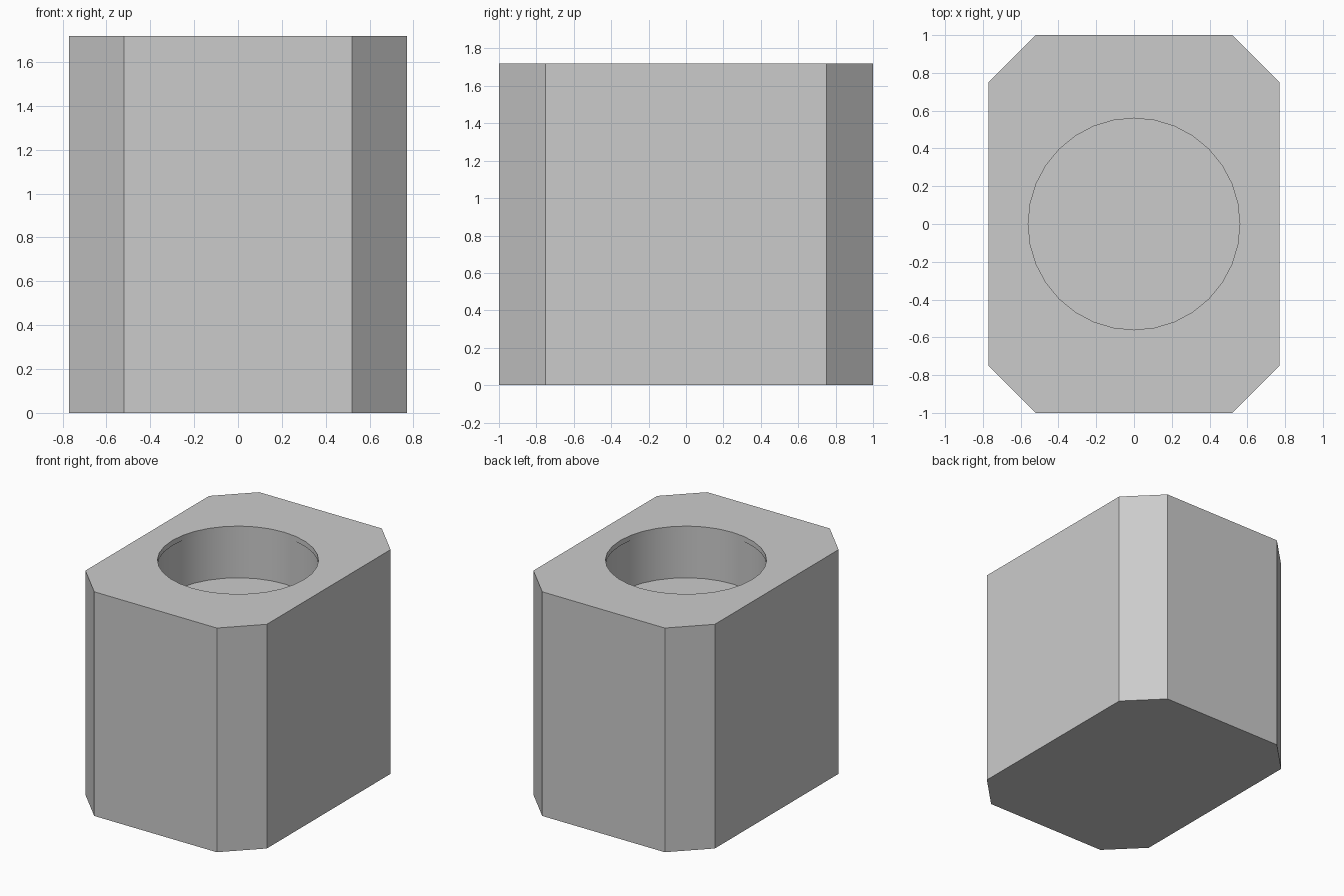
import bpy
import bmesh
from math import cos, sin, tau

if "Cube" in bpy.data.objects:
    bpy.data.objects.remove(bpy.data.objects["Cube"], do_unlink=True)

HEIGHT = 1.72
HALF_X, HALF_Y, CUT = 0.77, 1.0, 0.25
SEGMENTS = 32

grey = bpy.data.materials.new("light grey")
grey.use_nodes = True
grey.diffuse_color = (0.6, 0.6, 0.6, 1)
grey.node_tree.nodes["Principled BSDF"].inputs["Base Color"].default_value = grey.diffuse_color

bm = bmesh.new()


def ring(points, z):
    verts = [bm.verts.new((x, y, z)) for x, y in points]
    edges = [bm.edges.new((a, b)) for a, b in zip(verts, verts[1:] + verts[:1])]
    return verts, edges


def circle(radius):
    return [(radius * cos(tau * i / SEGMENTS), radius * sin(tau * i / SEGMENTS))
            for i in range(SEGMENTS)]


def bridge(low, high):
    return bmesh.ops.bridge_loops(bm, edges=low[1] + high[1])["faces"]


# Block outline with clipped corners
outline = []
for sx, sy in ((1, 1), (-1, 1), (-1, -1), (1, -1)):
    pair = [(sx * HALF_X, sy * (HALF_Y - CUT)), (sx * (HALF_X - CUT), sy * HALF_Y)]
    outline += pair if sx * sy > 0 else pair[::-1]
base = ring(outline, 0)
top = ring(outline, HEIGHT)
bm.faces.new(base[0][::-1])
bridge(base, top)

# Round blind hole: thin lip, slightly undercut wall, flat floor
rim = ring(circle(0.56), HEIGHT)
lip = ring(circle(0.56), HEIGHT - 0.04)
undercut = ring(circle(0.567), HEIGHT - 0.04)
floor = ring(circle(0.567), HEIGHT - 0.40)
for low, high in ((lip, rim), (undercut, lip), (floor, undercut)):
    bridge(low, high)
bm.faces.new(floor[0])

# Top face around the hole
bmesh.ops.triangle_fill(bm, use_beauty=True, edges=top[1] + rim[1])
bmesh.ops.recalc_face_normals(bm, faces=bm.faces)

mesh = bpy.data.meshes.new("hollow_block")
bm.to_mesh(mesh)
bm.free()
mesh.materials.append(grey)
block = bpy.data.objects.new("hollow_block", mesh)
bpy.context.collection.objects.link(block)

# Smooth hole wall, sharp block edges
bpy.context.view_layer.objects.active = block
block.select_set(True)
bpy.ops.object.shade_smooth_by_angle(angle=0.5)
